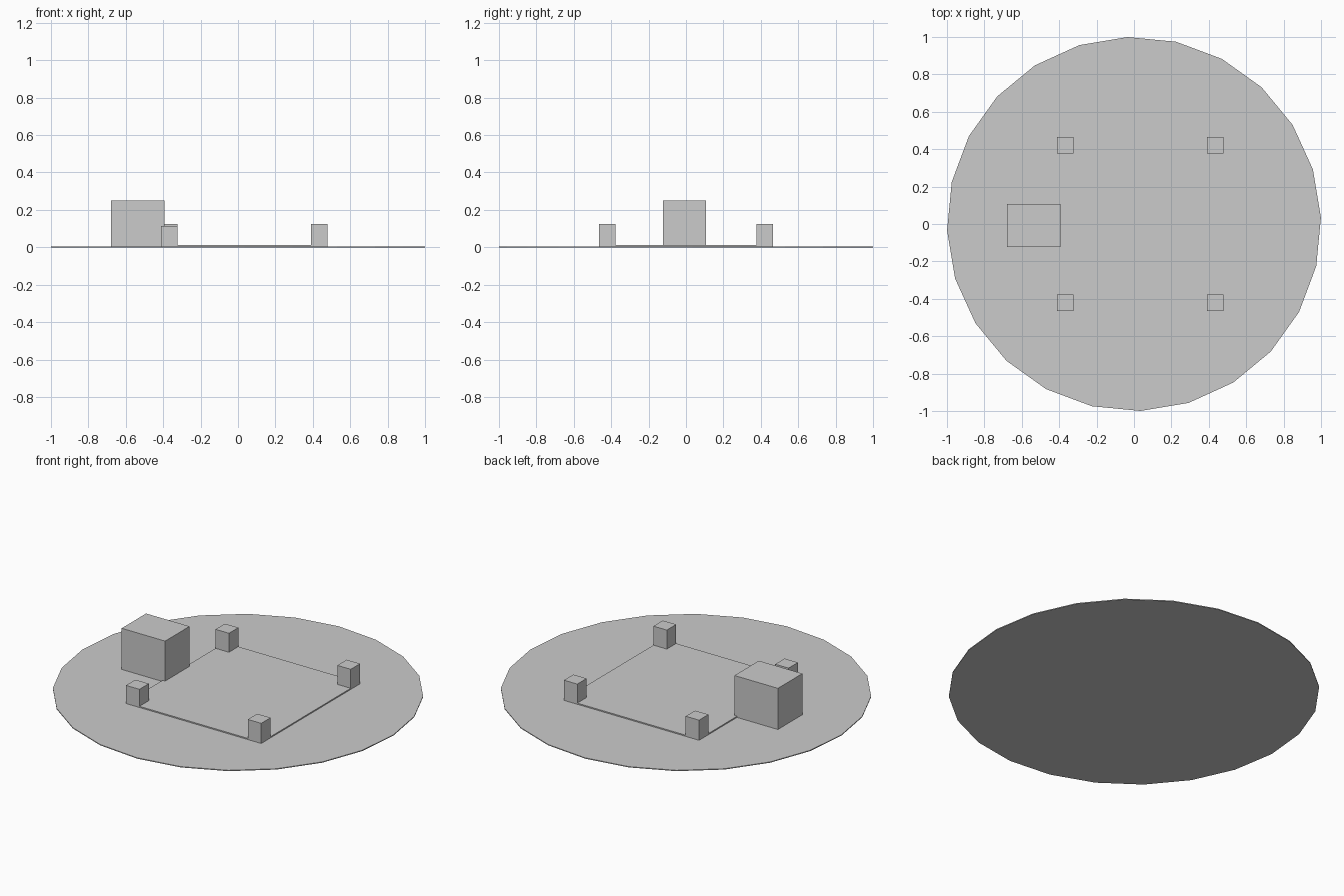
import bpy
import math

if "Cube" in bpy.data.objects:
    bpy.data.objects.remove(bpy.data.objects["Cube"])


def box(name, x0, x1, y0, y1, z0, z1):
    """Axis-aligned box given by its bounds."""
    bpy.ops.mesh.primitive_cube_add(
        size=1, location=((x0 + x1) / 2, (y0 + y1) / 2, (z0 + z1) / 2))
    ob = bpy.context.object
    ob.name = name
    ob.scale = (x1 - x0, y1 - y0, z1 - z0)
    bpy.ops.object.transform_apply(location=False, rotation=False, scale=True)
    return ob


# Thin 24-sided ground disc, turned by two degrees
DISC_TOP = 0.005
verts = [(math.cos(math.radians(2 + 15 * i)), math.sin(math.radians(2 + 15 * i)), z)
         for z in (0, DISC_TOP) for i in range(24)]
faces = [tuple(reversed(range(24))), tuple(range(24, 48))]
faces += [(i, (i + 1) % 24, 24 + (i + 1) % 24, 24 + i) for i in range(24)]
mesh = bpy.data.meshes.new("ground_disc")
mesh.from_pydata(verts, [], faces)
bpy.context.collection.objects.link(bpy.data.objects.new("ground_disc", mesh))

# Low floor slab, flush with the outside of the posts
X0, X1, Y0, Y1, SLAB_TOP = -0.411, 0.479, -0.466, 0.464, 0.012
box("floor_slab", X0, X1, Y0, Y1, DISC_TOP, SLAB_TOP)

# Corner posts; the front left one is slightly shorter
W = 0.088
for name, x, y, top in (("front_left_post", X0, Y0, 0.113),
                        ("front_right_post", X1 - W, Y0, 0.125),
                        ("back_left_post", X0, Y1 - W, 0.125),
                        ("back_right_post", X1 - W, Y1 - W, 0.125)):
    box(name, x, x + W, y, y + W, DISC_TOP, top)

# Large block on the left edge
box("side_block", -0.68, -0.394, -0.123, 0.107, DISC_TOP, 0.25)
